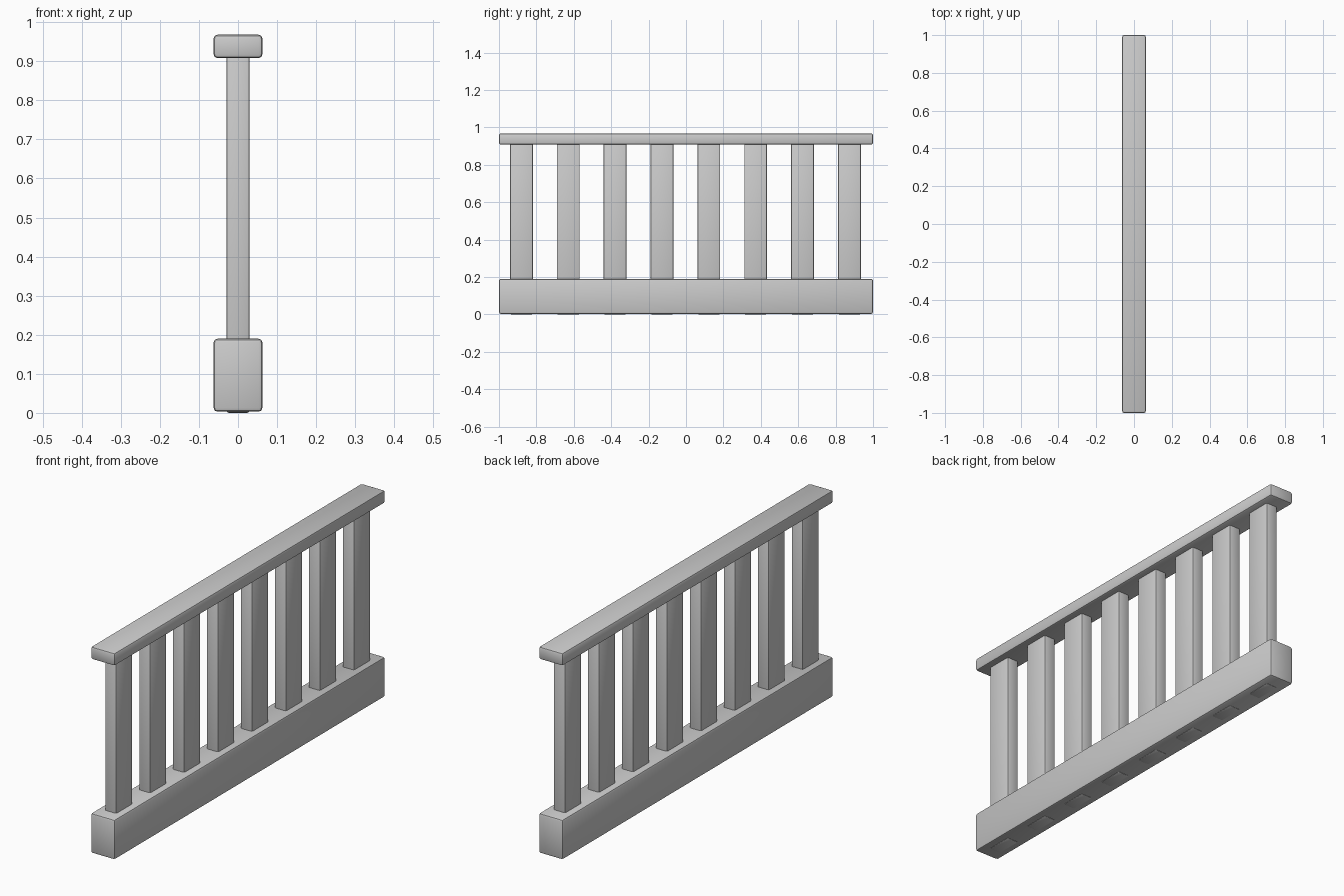
import bpy

if "Cube" in bpy.data.objects:
    bpy.data.objects.remove(bpy.data.objects["Cube"])


def rounded_box(name, center, size, bevel, segments=2):
    """Box with softly rounded edges and smooth shading."""
    bpy.ops.mesh.primitive_cube_add(size=1, location=center)
    ob = bpy.context.object
    ob.name = name
    ob.scale = size
    bpy.ops.object.transform_apply(location=False, rotation=False, scale=True)
    mod = ob.modifiers.new("soft_edges", 'BEVEL')
    mod.width = bevel
    mod.segments = segments
    mod.limit_method = 'ANGLE'
    bpy.ops.object.modifier_apply(modifier=mod.name)
    bpy.ops.object.shade_smooth_by_angle()
    return ob


def span_box(name, y, depth, width, z0, z1, bevel):
    return rounded_box(name, (0, y, (z0 + z1) / 2), (width, depth, z1 - z0), bevel)


# Base beam and handrail
span_box("base_beam", 0, 2.0, 0.125, 0.003, 0.19, 0.01)
span_box("handrail", 0, 2.0, 0.125, 0.908, 0.968, 0.01)

# Balusters run through the base (just showing underneath) and into the rail
COUNT, FIRST, STEP = 8, -0.88, 0.2505
for i in range(COUNT):
    span_box(f"baluster_{i + 1}", FIRST + i * STEP, 0.122, 0.06, 0.0, 0.93, 0.007)
